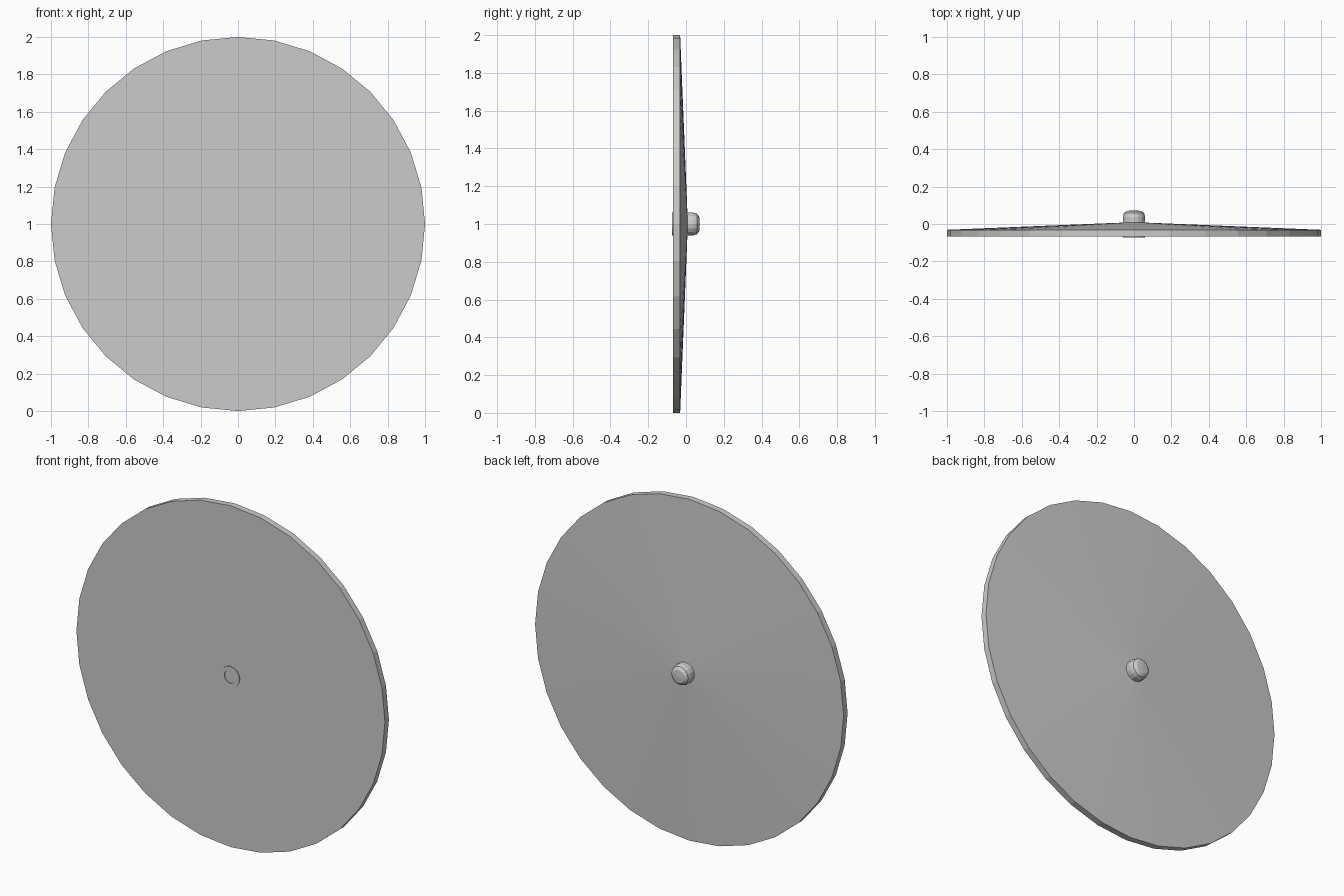
import bpy, bmesh, math
from mathutils import Vector

if "Cube" in bpy.data.objects:
    bpy.data.objects.remove(bpy.data.objects["Cube"])

CENTER = Vector((0, 0, 1))


def lathe(name, profile, sides, closed=False):
    """Spin (radius, y) points around the horizontal y axis."""
    bm = bmesh.new()
    rings = []
    for r, y in profile:
        if r == 0:
            rings.append([bm.verts.new(CENTER + Vector((0, y, 0)))] * sides)
        else:
            rings.append([bm.verts.new(CENTER + Vector((
                r * math.sin(2 * math.pi * i / sides), y,
                r * math.cos(2 * math.pi * i / sides)))) for i in range(sides)])
    pairs = list(zip(rings, rings[1:]))
    if closed:
        pairs.append((rings[-1], rings[0]))
    for a, b in pairs:
        for i in range(sides):
            j = (i + 1) % sides
            bm.faces.new(list(dict.fromkeys((a[i], a[j], b[j], b[i]))))
    bmesh.ops.recalc_face_normals(bm, faces=bm.faces)
    mesh = bpy.data.meshes.new(name)
    bm.to_mesh(mesh)
    bm.free()
    obj = bpy.data.objects.new(name, mesh)
    bpy.context.collection.objects.link(obj)
    return obj


# shield-like plate: flat front, straight rim, shallow cone behind
lathe("disc", [(0, -0.068), (1, -0.068), (1, -0.031), (0, 0.01)], 32)

# rounded hub knob on the back
lathe("hub_knob", [(0, -0.02), (0.06, -0.02), (0.06, 0.038), (0.054, 0.058),
                   (0.038, 0.07), (0, 0.073)], 16)

# thin raised ring on the front
lathe("front_ring", [(0.06, -0.06), (0.06, -0.073), (0.038, -0.073),
                     (0.038, -0.06)], 16, closed=True)
